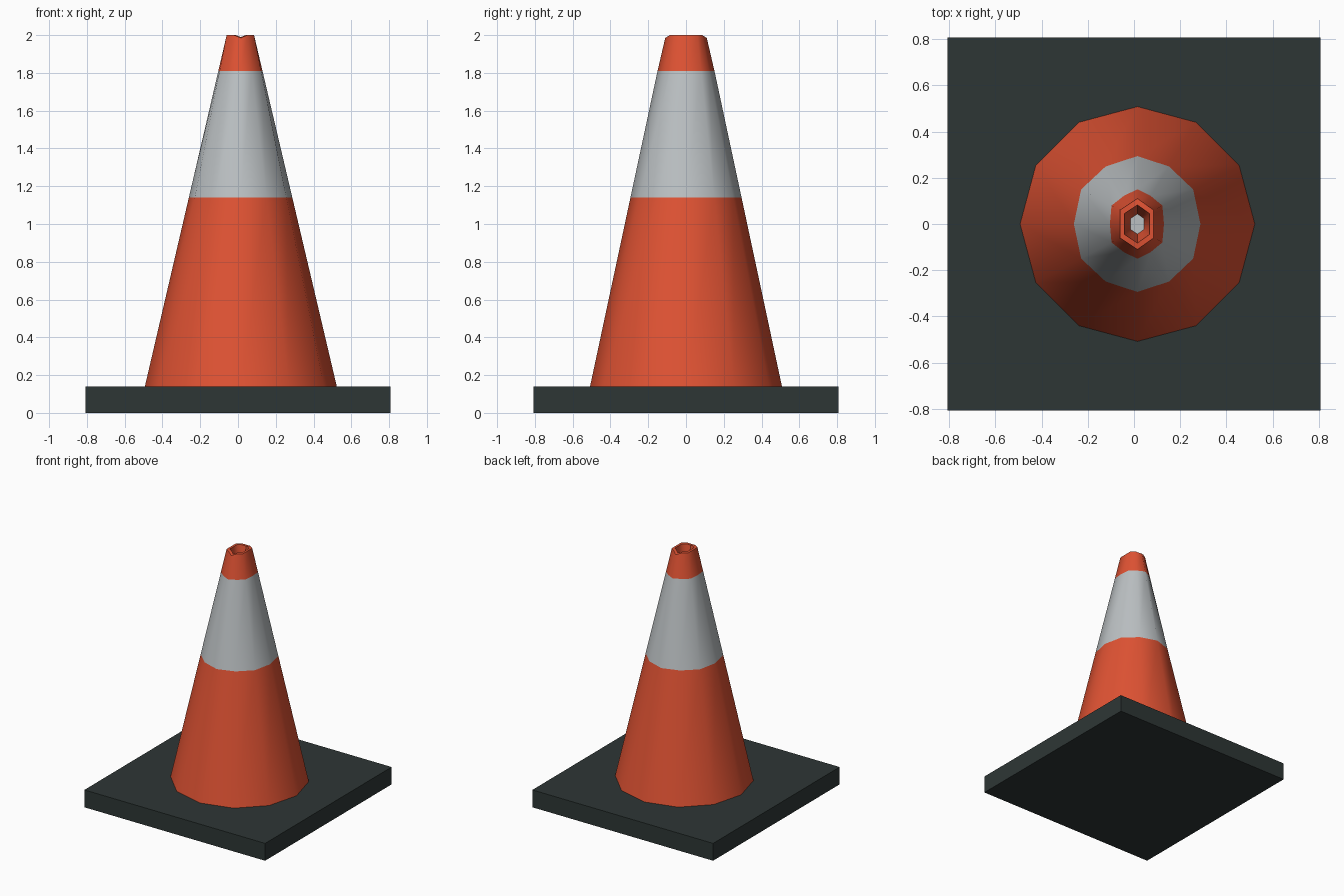
import bpy, bmesh, math

if "Cube" in bpy.data.objects:
    bpy.data.objects.remove(bpy.data.objects["Cube"])


def material(name, rgb):
    m = bpy.data.materials.new(name)
    m.diffuse_color = (*rgb, 1)
    m.use_nodes = True
    m.node_tree.nodes["Principled BSDF"].inputs["Base Color"].default_value = m.diffuse_color
    return m


orange = material("orange", (0.74, 0.085, 0.033))
white = material("reflective grey white", (0.50, 0.53, 0.545))
black = material("dark rubber", (0.027, 0.037, 0.036))

# Square base slab
bpy.ops.mesh.primitive_cube_add(size=1, location=(0, 0, 0.07))
base = bpy.context.object
base.name = "base_slab"
base.scale = (1.615, 1.615, 0.14)
base.data.materials.append(black)

# Cone: twelve-sided foot blending into a narrow six-sided mouth
CX = 0.015
foot = [(CX + 0.508 * math.cos(math.radians(30 * i)),
         0.508 * math.sin(math.radians(30 * i)), 0.14) for i in range(12)]
corners = [(0.085, 0.06), (CX, 0.11), (-0.06, 0.06),
           (-0.06, -0.06), (CX, -0.11), (0.085, -0.06)]


def mouth(scale, z, drop=0.0):
    """Six corners plus edge midpoints, starting at the +x midpoint."""
    pts = []
    for i in range(6):
        a, b = corners[i - 1], corners[i]
        for x, y in (((a[0] + b[0]) / 2, (a[1] + b[1]) / 2), b):
            pts.append((CX + (x - CX) * scale, y * scale,
                        z - (drop if abs(y) > 0.1 else 0)))
    return pts


def blend(z):
    t = (z - 0.14) / 1.86
    return [tuple(p + (q - p) * t for p, q in zip(a, b))
            for a, b in zip(foot, mouth(1, 2.0))]


# Rings from the foot, past the stripe edges, over the lip and into the hole
rings = [foot, blend(1.14), blend(1.81), mouth(1, 2.0, 0.015),
         mouth(0.75, 2.0, 0.01), mouth(0.4, 1.82)]
bm = bmesh.new()
loops = [[bm.verts.new(p) for p in r] for r in rings]
for k in range(len(loops) - 1):
    lo, hi = loops[k], loops[k + 1]
    for i in range(12):
        j = (i + 1) % 12
        f = bm.faces.new((lo[i], lo[j], hi[j], hi[i]))
        f.material_index = 1 if k == 1 else 0
bm.faces.new(loops[-1]).material_index = 1   # pale floor of the hole
mesh = bpy.data.meshes.new("cone_body")
bm.to_mesh(mesh)
bm.free()
cone = bpy.data.objects.new("cone_body", mesh)
bpy.context.collection.objects.link(cone)
mesh.materials.append(orange)
mesh.materials.append(white)

bpy.ops.object.select_all(action='DESELECT')
cone.select_set(True)
bpy.context.view_layer.objects.active = cone
bpy.ops.object.shade_smooth_by_angle(angle=math.radians(62))
